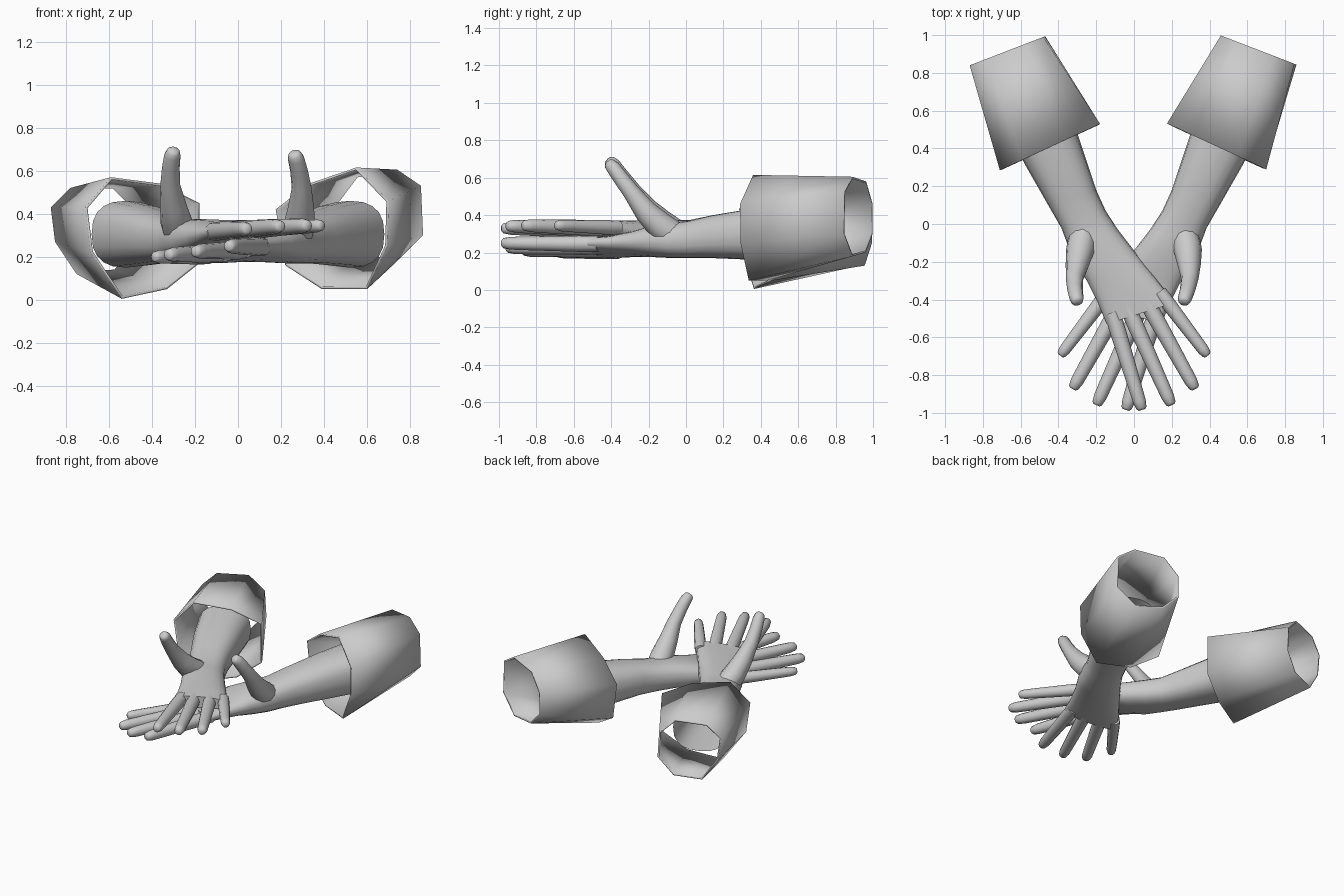
import bpy, bmesh
from math import cos, sin, pi, copysign
from mathutils import Vector

if "Cube" in bpy.data.objects:
    bpy.data.objects.remove(bpy.data.objects["Cube"])


def loft(name, rings, cap_start=True, cap_end=True, angle=50):
    """Skin a list of equal-length closed rings."""
    bm = bmesh.new()
    vr = [[bm.verts.new(p) for p in r] for r in rings]
    n = len(vr[0])
    for a, b in zip(vr, vr[1:]):
        for i in range(n):
            j = (i + 1) % n
            bm.faces.new((a[i], a[j], b[j], b[i]))
    if cap_start:
        bm.faces.new(vr[0][::-1])
    if cap_end:
        bm.faces.new(vr[-1])
    bmesh.ops.recalc_face_normals(bm, faces=bm.faces)
    me = bpy.data.meshes.new(name)
    bm.to_mesh(me)
    bm.free()
    ob = bpy.data.objects.new(name, me)
    bpy.context.collection.objects.link(ob)
    bpy.ops.object.select_all(action='DESELECT')
    ob.select_set(True)
    bpy.context.view_layer.objects.active = ob
    bpy.ops.object.shade_smooth_by_angle(angle=angle * pi / 180)
    return ob


def spow(v, e):
    return copysign(abs(v) ** e, v)


def flat_ring(s, l, r, zlo, zhi, tilt, n=20):
    """Rounded-flat section between a thumb-side and a little-finger-side edge."""
    c, u = (Vector(l) + Vector(r)) / 2, (Vector(r) - Vector(l)) / 2
    out = []
    for k in range(n):
        a, b = spow(cos(2 * pi * k / n), .8), spow(sin(2 * pi * k / n), .8)
        out.append((s * (c.x + u.x * a), c.y + u.y * a,
                    (zlo + zhi) / 2 + (zhi - zlo) / 2 * b - tilt * a))
    return out


def tube(name, pts, radii, n=12):
    """Round tapered tube with a blunt rounded tip."""
    pts = [Vector(p) for p in pts]
    d = (pts[-1] - pts[-2]).normalized()
    pts += [pts[-1] + d * radii[-1] * .35]
    radii = list(radii) + [radii[-1] * .65]
    rings = []
    for i, p in enumerate(pts):
        t = (pts[min(i + 1, len(pts) - 1)] - pts[max(i - 1, 0)]).normalized()
        u = t.cross(Vector((1, 0, 0)) if abs(t.z) > .5 else Vector((0, 0, 1))).normalized()
        v = t.cross(u)
        rings.append([p + (u * cos(2 * pi * k / n) + v * sin(2 * pi * k / n)) * radii[i]
                      for k in range(n)])
    return loft(name, rings)


# Thumb-side and little-finger-side edges of the arm, from elbow to knuckles
EDGES = [((-.68, .52), (-.36, .66)), ((-.58, .32), (-.29, .45)), ((-.46, .11), (-.20, .18)),
         ((-.385, -.02), (-.15, .07)), ((-.355, -.10), (-.085, -.03)), ((-.31, -.20), (0, -.14)),
         ((-.25, -.30), (.085, -.25)), ((-.19, -.42), (.155, -.34)), ((-.145, -.53), (.205, -.42))]
# Finger base and tip seen from above
FINGERS = [("index", (-.115, -.47), (.04, -.975)), ("middle", (-.035, -.44), (.195, -.95)),
           ("ring", (.06, -.40), (.32, -.865)), ("little", (.135, -.36), (.385, -.69))]

HANDS = {
    "left": dict(
        s=1, tilts=[0, 0, 0, 0, 0, 0, -.005, -.01, -.01],
        z=[(.15, .46), (.16, .44), (.175, .40), (.18, .375), (.19, .375), (.20, .375),
           (.23, .372), (.26, .37), (.285, .365)],
        tips=[.33, .342, .345, .345], thumb=.015,
        front=[(-.71, .43), (-.59, .57), (-.36, .54), (-.18, .45),
               (-.18, .17), (-.33, .05), (-.54, .005), (-.685, .22)],
        back=[(-.87, .43), (-.78, .52), (-.58, .53), (-.48, .43),
              (-.47, .25), (-.57, .13), (-.75, .12), (-.85, .27)]),
    "right": dict(
        s=-1, tilts=[0, 0, 0, 0, 0, .005, .015, .025, .028],
        z=[(.15, .46), (.16, .44), (.17, .40), (.17, .37), (.17, .36), (.175, .345),
           (.18, .31), (.18, .28), (.185, .265)],
        tips=[.25, .225, .21, .20], thumb=0,
        front=[(.695, .25), (.70, .46), (.55, .615), (.33, .54),
               (.175, .42), (.22, .16), (.39, .05), (.60, .05)],
        back=[(.86, .30), (.85, .53), (.74, .605), (.55, .58),
              (.46, .46), (.46, .30), (.56, .20), (.74, .18)]),
}

for side, h in HANDS.items():
    s = h["s"]
    # Forearm and palm
    loft(side + "_forearm_palm",
         [flat_ring(s, l, r, z[0], z[1], t)
          for (l, r), z, t in zip(EDGES, h["z"], h["tilts"])], cap_start=False)
    # Four fingers
    zlo, zhi = h["z"][-1]
    for i, (name, b, t) in enumerate(FINGERS):
        zb = (zlo + zhi) / 2 + h["tilts"][-1] * (.75 - .5 * i)
        zt = h["tips"][i]
        k = .9 if i == 3 else 1
        pts = [(s * (b[0] + (t[0] - b[0]) * f), b[1] + (t[1] - b[1]) * f, zb + (zt - zb) * f)
               for f in (0, .2, .55, .8, .93, 1)]
        tube(f"{side}_{name}_finger", pts, [.042 * k, .043 * k, .039 * k, .036 * k, .034 * k, .027 * k])
    # Thumb
    path = [(-.27, -.06, .29), (-.285, -.14, .345), (-.30, -.215, .42), (-.315, -.29, .52),
            (-.312, -.35, .60), (-.305, -.39, .655), (-.30, -.41, .675)]
    dx = 0 if s == 1 else .04
    tube(side + "_thumb", [(s * (x + dx * max(0, (z - .35) / .35)), y, z + h["thumb"]) for x, y, z in path],
         [.075, .075, .062, .046, .041, .038, .031])
    # Sleeve
    front = [(x, .28 + (.72 - abs(x)) * .463, z) for x, z in h["front"]]
    back = [(x, .84 + (.87 - abs(x)) * .385, z) for x, z in h["back"]]
    sleeve = loft(side + "_sleeve", [front, back], False, False, 65)
    m = sleeve.modifiers.new("wall", 'SOLIDIFY')
    m.thickness = .012
    m.offset = -1
